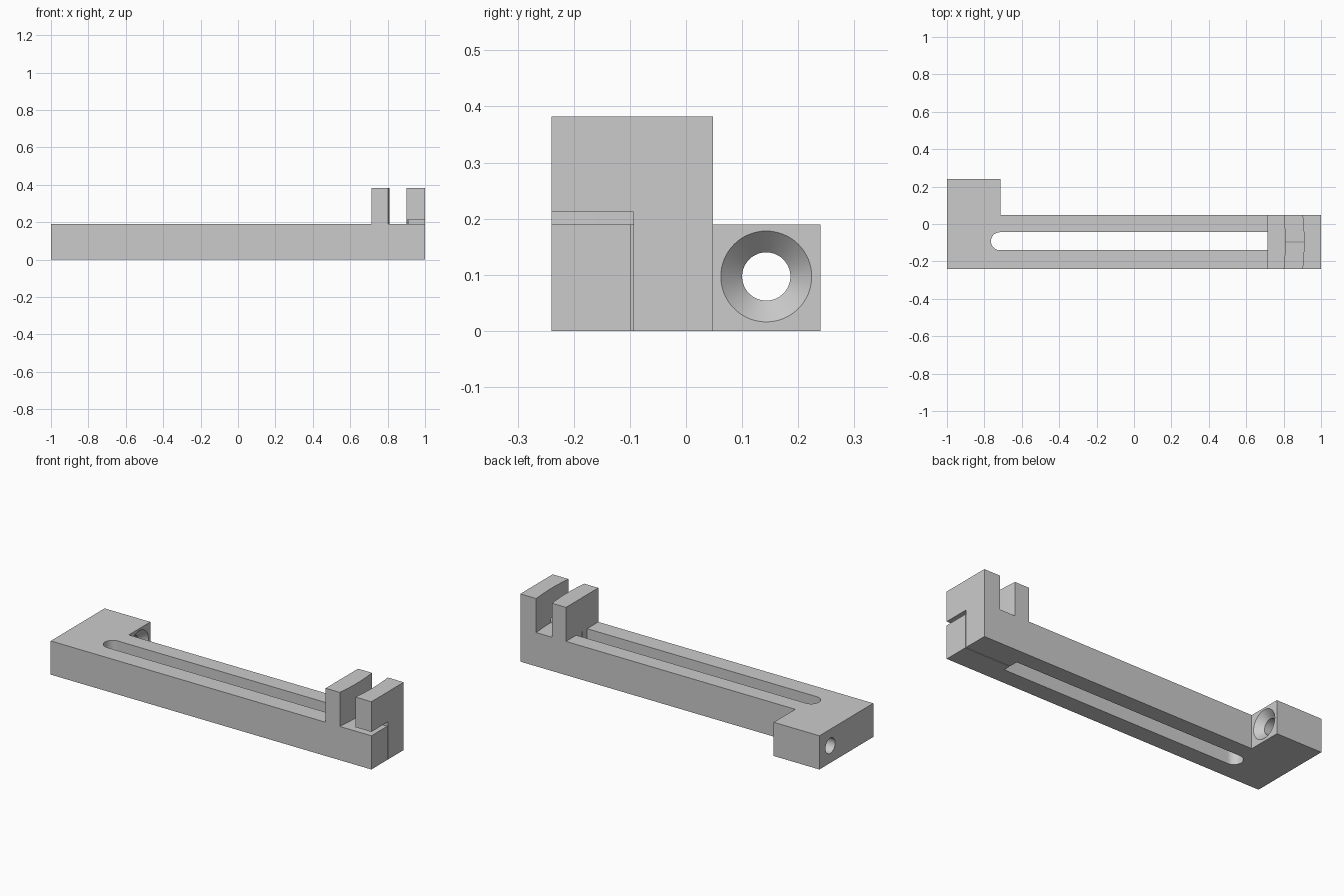
import bpy
import bmesh
from math import pi, sin, cos, radians
from mathutils import Matrix

cube = bpy.data.objects.get("Cube")
if cube:
    bpy.data.objects.remove(cube)

grey = bpy.data.materials.new("plain grey")
grey.use_nodes = True
COLOUR = (0.6, 0.6, 0.6, 1)
grey.diffuse_color = COLOUR
grey.node_tree.nodes["Principled BSDF"].inputs["Base Color"].default_value = COLOUR

# Main dimensions
FRONT, BACK, BLOCK_BACK = -0.24, 0.048, 0.24
BLOCK_X, FIN_X = -0.715, 0.715
DECK, TOP, GAP_TOP = 0.19, 0.382, 0.212
SLIT_A, SLIT_B = -0.098, -0.094
HOLE_Y, HOLE_Z = 0.143, 0.097


def finish(name, bm):
    bmesh.ops.recalc_face_normals(bm, faces=bm.faces)
    mesh = bpy.data.meshes.new(name)
    bm.to_mesh(mesh)
    bm.free()
    mesh.materials.append(grey)
    obj = bpy.data.objects.new(name, mesh)
    bpy.context.collection.objects.link(obj)
    return obj


def prism(name, outline, z0, z1):
    bm = bmesh.new()
    face = bm.faces.new([bm.verts.new((x, y, z0)) for x, y in outline])
    new = bmesh.ops.extrude_face_region(bm, geom=[face])["geom"]
    verts = [v for v in new if isinstance(v, bmesh.types.BMVert)]
    bmesh.ops.translate(bm, verts=verts, vec=(0, 0, z1 - z0))
    return finish(name, bm)


def box(name, x0, x1, y0, y1, z0, z1):
    return prism(name, [(x0, y0), (x1, y0), (x1, y1), (x0, y1)], z0, z1)


def cone_x(name, x0, x1, r0, r1):
    bm = bmesh.new()
    place = Matrix.Translation(((x0 + x1) / 2, HOLE_Y, HOLE_Z)) @ Matrix.Rotation(pi / 2, 4, "Y")
    bmesh.ops.create_cone(bm, cap_ends=True, segments=64, radius1=r0,
                          radius2=r1, depth=x1 - x0, matrix=place)
    return finish(name, bm)


def activate(obj):
    bpy.ops.object.select_all(action="DESELECT")
    obj.select_set(True)
    bpy.context.view_layer.objects.active = obj


def cut(obj, cutter):
    activate(obj)
    mod = obj.modifiers.new("cut", "BOOLEAN")
    mod.operation = "DIFFERENCE"
    mod.solver = "EXACT"
    mod.object = cutter
    bpy.ops.object.modifier_apply(modifier=mod.name)
    bpy.data.objects.remove(cutter)


# L-shaped base with the side block
base = prism("base_bar", [(-1, FRONT), (1, FRONT), (1, BACK), (BLOCK_X, BACK),
                          (BLOCK_X, BLOCK_BACK), (-1, BLOCK_BACK)], 0, DECK)

# Long slot, rounded at one end and square at the other
slot_y, slot_r, slot_x = -0.092, 0.048, -0.717
arc = [(slot_x + slot_r * cos(a), slot_y + slot_r * sin(a))
       for a in (pi / 2 + pi * i / 24 for i in range(25))]
slot = [(FIN_X, slot_y + slot_r)] + arc + [(FIN_X, slot_y - slot_r)]
cut(base, prism("slot_cutter", slot, -0.1, 0.3))

# Thin slit from the slot out through the end
cut(base, box("slit_cutter", 0.7, 1.1, SLIT_A, SLIT_B, -0.1, 0.3))

# Countersunk bolt hole through the side block
cut(base, cone_x("hole_cutter", -1.1, -0.6, 0.043, 0.043))
cut(base, cone_x("countersink_cutter", BLOCK_X - 0.038, BLOCK_X + 0.01, 0.043, 0.091))


# Upright fins with a slightly bowed channel between them
def bowed_edge(x):
    steps = [i / 12 for i in range(13)]
    return [(x + 0.008 * sin(pi * t), FRONT + t * (BACK - FRONT)) for t in steps]


inner = prism("inner_fin", [(FIN_X, BACK), (FIN_X, FRONT)] + bowed_edge(0.803), DECK, TOP)
outer = prism("outer_fin", [(1, BACK), (1, FRONT)] + bowed_edge(0.901), DECK, TOP)

# Clearance under the front half of the outer fin
cut(outer, box("gap_cutter", 0.8, 1.1, -0.4, SLIT_B, 0.1, GAP_TOP))

for part in (base, inner, outer):
    activate(part)
    bpy.ops.object.shade_smooth_by_angle(angle=radians(30))
